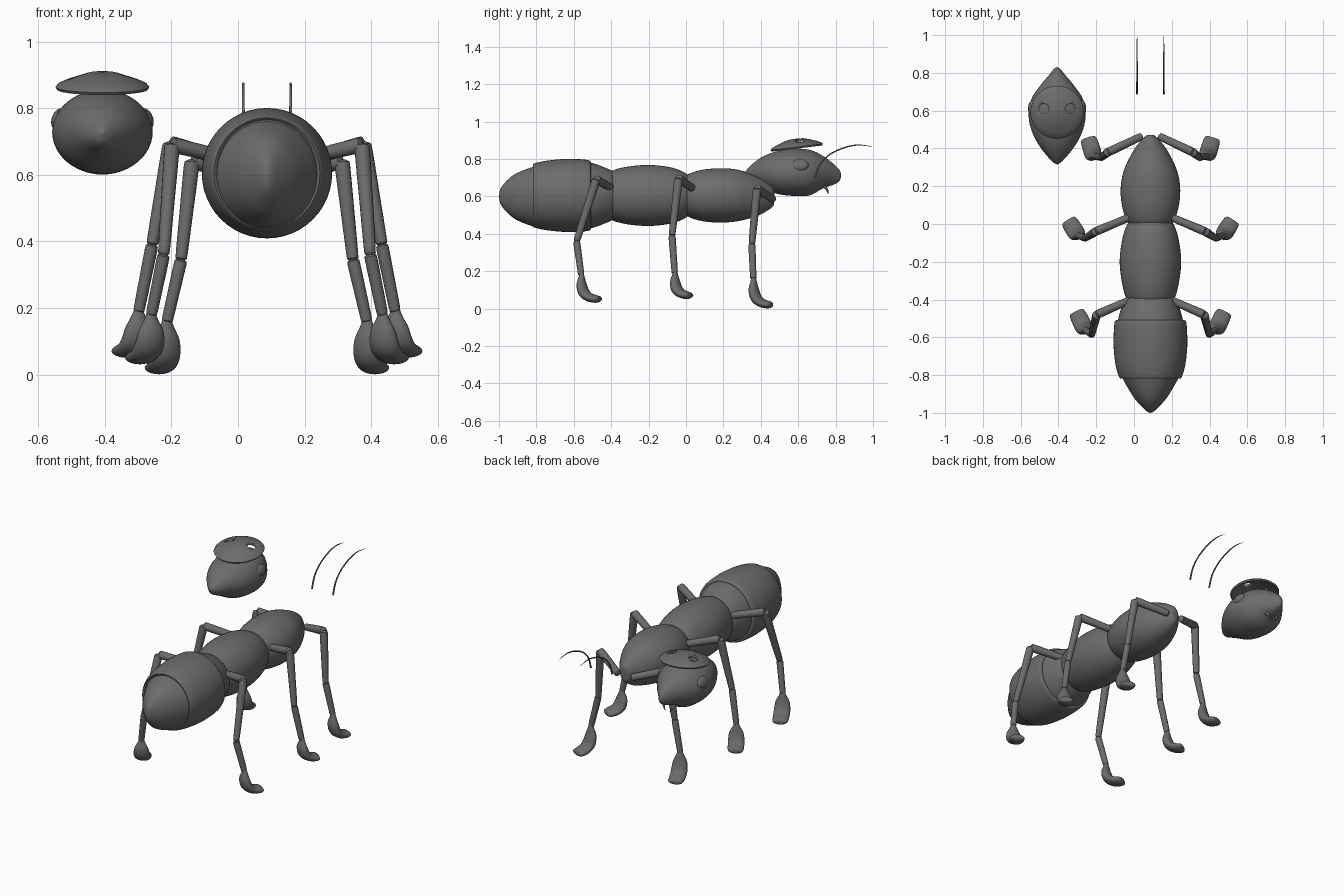
import bpy, bmesh, math
from mathutils import Vector, Matrix

cube = bpy.data.objects.get("Cube")
if cube:
    bpy.data.objects.remove(cube, do_unlink=True)

grey = bpy.data.materials.new("dark grey")
grey.use_nodes = True
COLOUR = (0.15, 0.15, 0.15, 1)
grey.diffuse_color = COLOUR
grey.node_tree.nodes["Principled BSDF"].inputs["Base Color"].default_value = COLOUR

BODY_X, HEAD_X = 0.087, -0.407


def finish(name, bm, angle=45):
    bmesh.ops.recalc_face_normals(bm, faces=bm.faces)
    mesh = bpy.data.meshes.new(name)
    bm.to_mesh(mesh)
    bm.free()
    mesh.materials.append(grey)
    ob = bpy.data.objects.new(name, mesh)
    bpy.context.collection.objects.link(ob)
    bpy.ops.object.select_all(action='DESELECT')
    ob.select_set(True)
    bpy.context.view_layer.objects.active = ob
    bpy.ops.object.shade_smooth_by_angle(angle=math.radians(angle))
    return ob


def smooth_stations(stations, steps):
    """Catmull-Rom through the stations."""
    s = [Vector(p) for p in stations]
    s = [s[0]] + s + [s[-1]]
    out = []
    for i in range(1, len(s) - 2):
        a, b, c, d = s[i - 1:i + 3]
        for k in range(steps):
            t = k / steps
            out.append((2 * b + (c - a) * t + (2 * a - 5 * b + 4 * c - d) * t * t
                        + (3 * b - a - 3 * c + d) * t ** 3) / 2)
    return out + [s[-1]]


def loft(name, stations, steps=4, sides=32, side=(1, 0, 0), axis=None):
    """Skin ellipses (x, y, z, half width, half depth) along a path."""
    st = smooth_stations(stations, steps)
    pts = [Vector(p[:3]) for p in st]
    bm = bmesh.new()
    rings = []
    for i, p in enumerate(pts):
        tangent = Vector(axis) if axis else pts[min(i + 1, len(pts) - 1)] - pts[max(i - 1, 0)]
        tangent.normalize()
        u = Vector(side) - tangent * tangent.dot(Vector(side))
        u.normalize()
        v = tangent.cross(u)
        a, b = max(st[i][3], 0.001), max(st[i][4], 0.001)
        angles = [2 * math.pi * k / sides for k in range(sides)]
        rings.append([bm.verts.new(p + u * a * math.cos(t) + v * b * math.sin(t)) for t in angles])
    for r, q in zip(rings, rings[1:]):
        for k in range(sides):
            m = (k + 1) % sides
            bm.faces.new((r[k], r[m], q[m], q[k]))
    bm.faces.new(rings[0])
    bm.faces.new(rings[-1])
    return finish(name, bm)


def body_part(name, rows, z=0.605):
    loft(name, [(BODY_X, y, z + dz, rx, rz) for y, dz, rx, rz in rows], sides=48, axis=(0, 1, 0))


# Body segments: y, height offset, half width, half height
body_part("abdomen_tip", [(-1, -.005, .002, .002), (-.99, -.005, .022, .045), (-.95, -.005, .062, .092),
                          (-.9, -.006, .1, .128), (-.8, -.006, .155, .164), (-.74, 0, .16, .165)])
body_part("abdomen_band", [(-.81, 0, .15, .16), (-.815, 0, .163, .17), (-.75, 0, .184, .185),
                           (-.65, 0, .195, .195), (-.57, 0, .194, .194), (-.515, 0, .188, .187),
                           (-.51, 0, .17, .17)])
body_part("abdomen_front", [(-.56, 0, .178, .18), (-.5, 0, .17, .173), (-.43, 0, .15, .148),
                            (-.39, 0, .13, .128), (-.34, 0, .09, .09)])
body_part("rear_thorax", [(-.42, 0, .09, .1), (-.4, 0, .125, .13), (-.32, 0, .149, .153),
                          (-.2, 0, .163, .163), (-.08, 0, .149, .15), (0, 0, .122, .118),
                          (.02, 0, .09, .08)])
body_part("front_thorax", [(-.01, 0, .08, .08), (.005, 0, .118, .11), (.08, 0, .147, .136),
                           (.18, 0, .158, .145), (.28, 0, .142, .137), (.38, -.005, .095, .105),
                           (.44, -.008, .052, .07), (.468, -.01, .022, .045), (.472, -.01, .005, .02)])

# Head, standing apart from the body
loft("head", [(HEAD_X, y, z, rx, rz) for y, z, rx, rz in [
    (.315, .725, .002, .002), (.335, .722, .03, .033), (.4, .732, .085, .075), (.48, .728, .13, .112),
    (.57, .729, .151, .126), (.66, .727, .137, .122), (.73, .73, .092, .088), (.79, .718, .042, .055),
    (.82, .712, .018, .03), (.83, .712, .002, .002)]], sides=48, axis=(0, 1, 0))

for sx, word in ((1, "left"), (-1, "right")):
    # Eyes, flattened against the sides of the head
    bm = bmesh.new()
    bmesh.ops.create_uvsphere(bm, u_segments=24, v_segments=14, radius=1)
    place = (Matrix.Translation((HEAD_X + sx * .132, .61, .768))
             @ Matrix.Rotation(-sx * .35, 4, 'Y') @ Matrix.Diagonal((.02, .045, .033, 1)))
    bmesh.ops.transform(bm, matrix=place, verts=bm.verts)
    finish(word + "_eye", bm)
    # Mandibles
    loft(word + "_mandible", [(HEAD_X + sx * .035, .73, .66, .009, .009),
                              (HEAD_X + sx * .03, .752, .64, .007, .007),
                              (HEAD_X + sx * .015, .76, .612, .001, .001)], sides=10)
    # Antennae
    ax = BODY_X + sx * .071
    loft(word + "_antenna", [(ax, y, z, r, r) for y, z, r in [
        (.69, .70, .005), (.715, .77, .0045), (.77, .825, .004), (.845, .86, .004),
        (.92, .875, .003), (.995, .866, .001)]], sides=10)

# Cap: a thin dome, spun, with two holes cut through it
outer = [(0, .045), (.04, .043), (.075, .033), (.11, .02), (.132, .01), (.141, 0), (.136, -.008)]
inner = [(.122, -.002), (.1, .01), (.07, .022), (.035, .031), (0, .033)]
bm = bmesh.new()
line = [bm.verts.new((r, 0, z)) for r, z in outer + inner]
edges = [bm.edges.new(pair) for pair in zip(line, line[1:])]
bmesh.ops.spin(bm, geom=line + edges, cent=(0, 0, 0), axis=(0, 0, 1), angle=2 * math.pi, steps=48)
bmesh.ops.remove_doubles(bm, verts=bm.verts, dist=.0005)
bmesh.ops.transform(bm, verts=bm.verts, matrix=Matrix.Translation((HEAD_X, .592, .864))
                    @ Matrix.Rotation(.12, 4, 'X'))
cap = finish("cap", bm)
bm = bmesh.new()
for sx in (1, -1):
    bmesh.ops.create_cone(bm, cap_ends=True, segments=24, radius1=.026, radius2=.026, depth=.2,
                          matrix=Matrix.Translation((HEAD_X + sx * .071, .61, .88)))
cutter = finish("cap_hole_cutter", bm)
cutter.hide_render = True
cut = cap.modifiers.new("holes", 'BOOLEAN')
cut.operation, cut.solver, cut.object = 'DIFFERENCE', 'EXACT', cutter
bpy.context.view_layer.objects.active = cap
bpy.ops.object.modifier_apply(modifier="holes")
bpy.data.objects.remove(cutter, do_unlink=True)


def limb(name, a, b, r0, r1):
    """Straight leg section with rounded ends."""
    a, b = Vector(a), Vector(b)
    rows = [(-.01, .4 * r0), (.01, .85 * r0), (.07, r0), (.5, (r0 + r1) / 2),
            (.93, r1), (.99, .85 * r1), (1.01, .4 * r1)]
    loft(name, [(*a.lerp(b, t), r, r) for t, r in rows], steps=2, sides=16, side=(.9, .4, .1))


# Legs: hip, knee, shin top, ankle, toe, as offsets from the body's centre line
LEGS = {
    "front": [(.045, .465, .585), (.225, .38, .642), (.258, .352, .345), (.3, .36, .16), (.33, .455, .022)],
    "middle": [(.10, .04, .64), (.29, -.04, .695), (.345, -.075, .39), (.385, -.06, .19), (.435, .02, .072)],
    "rear": [(.09, -.395, .645), (.285, -.48, .69), (.31, -.585, .36), (.347, -.56, .18), (.392, -.465, .052)],
}
for leg, joints in LEGS.items():
    for sx, word in ((1, "left"), (-1, "right")):
        hip, knee, shin, ankle, toe = [Vector((BODY_X + sx * x, y, z)) for x, y, z in joints]
        tag = f"{leg}_{word}_"
        limb(tag + "upper_leg", hip, knee, .02, .023)
        limb(tag + "thigh", knee, shin, .023, .018)
        limb(tag + "shin", shin, ankle, .019, .017)
        # Broad foot, bending forward from the ankle to the toe
        go = toe - ankle
        path = [(0, -.08, .012, .011), (.02, .12, .022, .017), (.02, .4, .04, .025), (.14, .72, .046, .028),
                (.42, .92, .046, .024), (.8, 1, .044, .021), (1, 1, .036, .015), (1.04, 1, .01, .004)]
        loft(tag + "foot", [(ankle.x + go.x * f, ankle.y + go.y * f, ankle.z + go.z * d, w, t)
                            for f, d, w, t in path], steps=3, sides=20, side=(1, -sx * .4, 0))
